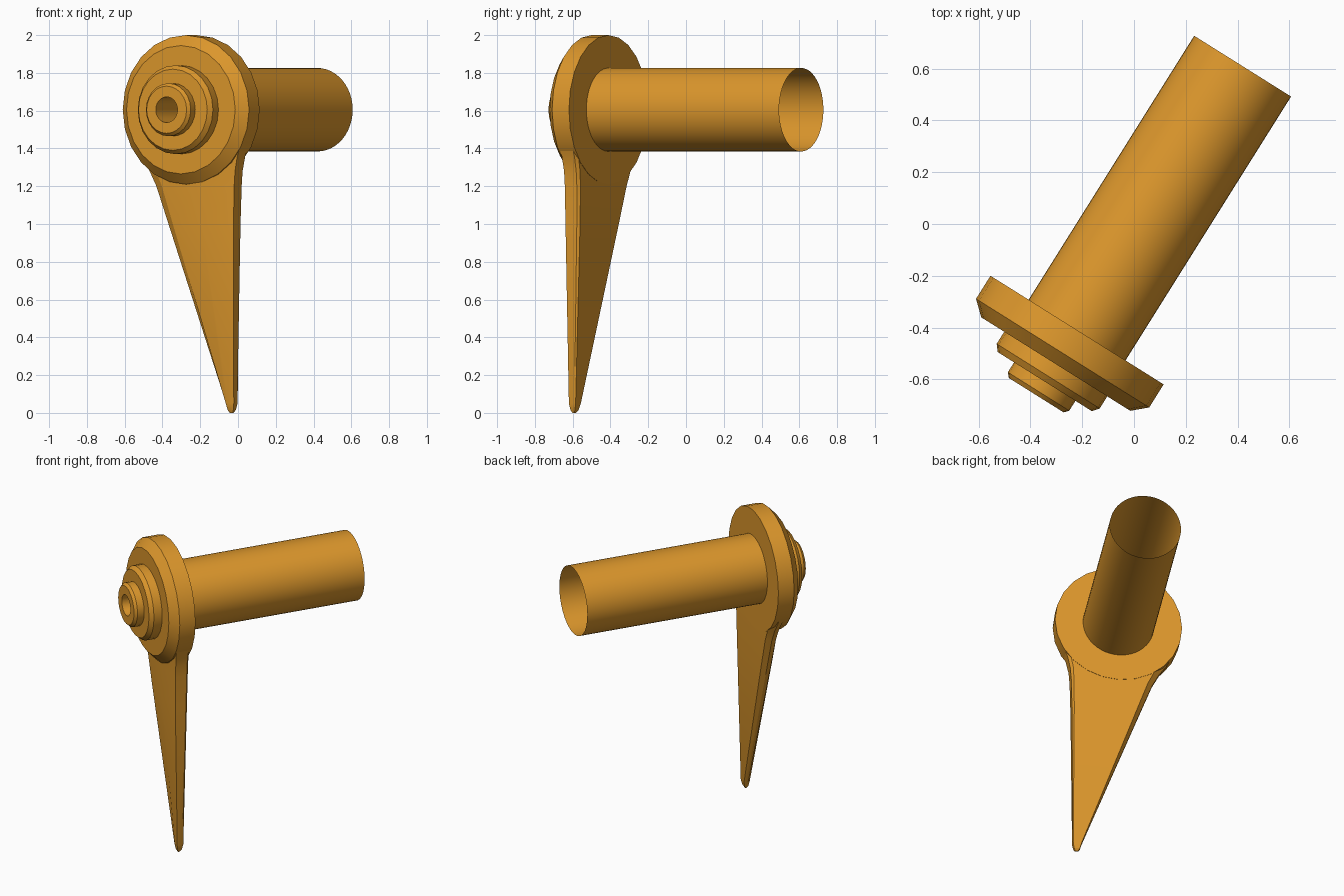
import bpy, bmesh, math

if "Cube" in bpy.data.objects:
    bpy.data.objects.remove(bpy.data.objects["Cube"])

ANGLE = math.radians(-32.1)          # lever faces front-left
ORIGIN = (-0.22, -0.41, 1.605)       # centre of the disc's back face

mat = bpy.data.materials.new("orange")
mat.diffuse_color = (0.72, 0.31, 0.025, 1)
mat.use_nodes = True
mat.node_tree.nodes["Principled BSDF"].inputs["Base Color"].default_value = mat.diffuse_color


def finish(name, bm, smooth=None, recalc=True):
    """Turn a bmesh into a placed object in the lever's own frame."""
    if recalc:
        bmesh.ops.recalc_face_normals(bm, faces=bm.faces)
    me = bpy.data.meshes.new(name)
    bm.to_mesh(me)
    bm.free()
    me.materials.append(mat)
    ob = bpy.data.objects.new(name, me)
    bpy.context.collection.objects.link(ob)
    ob.location = ORIGIN
    ob.rotation_euler.z = ANGLE
    if smooth:
        bpy.ops.object.select_all(action='DESELECT')
        ob.select_set(True)
        bpy.context.view_layer.objects.active = ob
        bpy.ops.object.shade_smooth_by_angle(angle=math.radians(smooth))
    return ob


def loft(bm, rings, closed=False):
    """Skin consecutive rings of points with quads."""
    loops = [[bm.verts.new(p) for p in r] for r in rings]
    pairs = list(zip(loops, loops[1:])) + ([(loops[-1], loops[0])] if closed else [])
    for a, b in pairs:
        for i in range(len(a)):
            j = (i + 1) % len(a)
            bm.faces.new((a[i], a[j], b[j], b[i]))
    return loops


def lathe_rings(profile, sides):
    """Rings around the pivot axis from (radius, distance forward) pairs."""
    return [[(r * math.sin(2 * math.pi * i / sides), -t, r * math.cos(2 * math.pi * i / sides))
             for i in range(sides)] for r, t in profile]


# Stepped pivot disc with a bored hub
bm = bmesh.new()
loft(bm, lathe_rings([(0.068, 0), (0.395, 0), (0.395, 0.105), (0.34, 0.155),
                      (0.235, 0.155), (0.235, 0.21), (0.215, 0.235),
                      (0.14, 0.235), (0.14, 0.28), (0.125, 0.297),
                      (0.068, 0.297)], 24), closed=True)
finish("pivot_disc", bm, 20)

# Open spindle tube behind the disc
bm = bmesh.new()
loft(bm, lathe_rings([(0.221, 0), (0.221, -1.204)], 48))
finish("spindle_tube", bm, 30)

# Tapered lever: height, left, right, ridge position, back, front, ridge depth
sections = [
    (1.43, -0.345, 0.345, 0.03, 0.002, 0.100, 0.104),
    (1.36, -0.31, 0.315, 0.04, 0.002, 0.095, 0.104),
    (1.28, -0.255, 0.298, 0.055, 0.002, 0.091, 0.104),
    (1.20, -0.213, 0.292, 0.065, 0.002, 0.090, 0.104),
    (1.00, -0.137, 0.287, 0.095, 0.006, 0.089, 0.102),
    (0.05, 0.222, 0.279, 0.245, 0.032, 0.073, 0.075),
    (0.015, 0.232, 0.272, 0.249, 0.040, 0.067, 0.069),
    (0.00, 0.244, 0.264, 0.253, 0.050, 0.060, 0.061),
]
bm = bmesh.new()
rings = []
for z, left, right, ridge, back, front, depth in sections:
    w = right - left
    edge = (back + front) / 2
    e = (front - back) * 0.15
    outline = [(right, back + e), (right, front), (ridge, depth),
               (left + 0.1 * w, edge + 3 * e), (left, edge + e), (left, edge - e),
               (left + 0.06 * w, back), (right - 0.03 * w, back)]
    rings.append([(u, -t, z - ORIGIN[2]) for u, t in outline])
loops = loft(bm, rings)
for end in (loops[0], loops[-1]):
    bm.faces.new(end)
finish("lever_arm", bm, 20)
